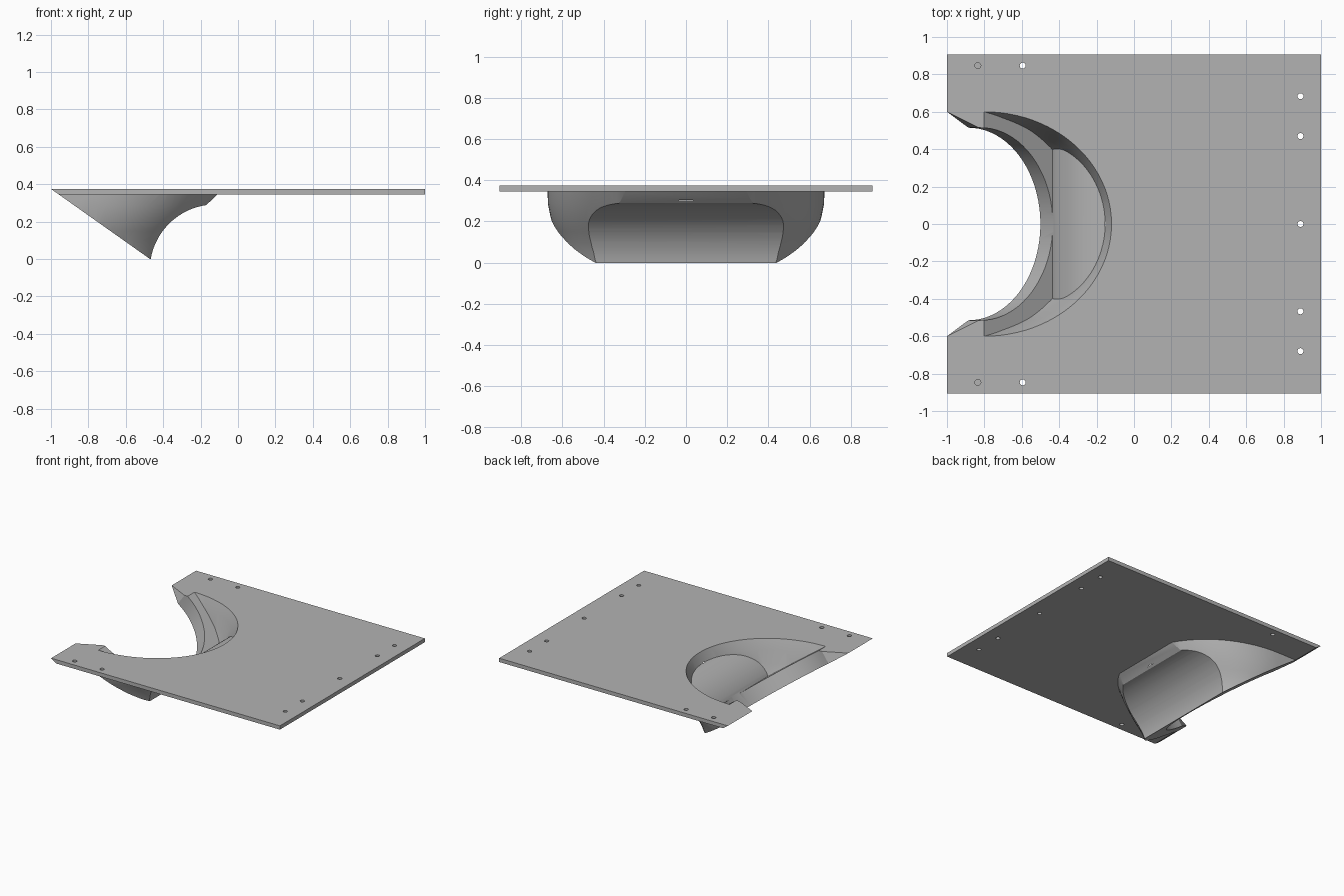
import bpy, bmesh
from math import sin, cos, pi, radians, hypot
from mathutils import Vector

if "Cube" in bpy.data.objects:
    bpy.data.objects.remove(bpy.data.objects["Cube"], do_unlink=True)

grey = bpy.data.materials.new("mid grey")
grey.use_nodes = True
GREY = (0.45, 0.45, 0.45, 1)
grey.diffuse_color = GREY
grey.node_tree.nodes["Principled BSDF"].inputs["Base Color"].default_value = GREY


def loft(name, rings):
    """Closed solid through rings of equal point count."""
    bm = bmesh.new()
    loops = [[bm.verts.new(p) for p in ring] for ring in rings]
    n = len(loops[0])
    for a, b in zip(loops, loops[1:]):
        for i in range(n):
            j = (i + 1) % n
            bm.faces.new((a[i], a[j], b[j], b[i]))
    bm.faces.new(loops[0][::-1])
    bm.faces.new(loops[-1])
    bmesh.ops.recalc_face_normals(bm, faces=bm.faces)
    mesh = bpy.data.meshes.new(name)
    bm.to_mesh(mesh)
    bm.free()
    ob = bpy.data.objects.new(name, mesh)
    mesh.materials.append(grey)
    bpy.context.collection.objects.link(ob)
    return ob


def prism(name, profile, half=1.2):
    """Side profile (x, z) extruded across the width."""
    return loft(name, [[(x, y, z) for x, z in profile] for y in (-half, half)])


def bowl(name, levels, steps=48):
    """Half-ellipse plan with straight sides, given as (z, length, half width)."""
    rings = []
    for z, rx, ry in levels:
        arc = [(-0.8 + rx * cos(t), ry * sin(t), z)
               for t in (pi * (i / steps - 0.5) for i in range(steps + 1))]
        rings.append([(-1.15, -ry, z)] + arc + [(-1.15, ry, z)])
    return loft(name, rings)


def arc(radius, start, end, steps=24):
    """Arc of the pocket's curved back, as (x, z)."""
    angles = (radians(start + (end - start) * i / steps) for i in range(steps + 1))
    return [(-0.12 + radius * cos(a), -0.06 + radius * sin(a)) for a in angles]


def combine(target, tool, operation):
    tool.hide_render = True
    mod = target.modifiers.new(operation, "BOOLEAN")
    mod.operation, mod.solver, mod.object = operation, "EXACT", tool
    bpy.context.view_layer.objects.active = target
    bpy.ops.object.modifier_apply(modifier=mod.name)
    bpy.data.objects.remove(tool, do_unlink=True)


# Pocket body: rounded bowl with a hollowed back
pocket = bowl("pocket_body", [(-0.03, 0.49, 0.57), (0, 0.5, 0.586), (0.05, 0.52, 0.6),
                              (0.1, 0.555, 0.614), (0.15, 0.595, 0.634), (0.2, 0.64, 0.653),
                              (0.285, 0.717, 0.67), (0.36, 0.78, 0.672)])
back = arc(0.352, 190, 98.2) + [(-0.11, 0.345), (0, 0.455), (0.3, 0.455),
                                (0.3, -0.2), (-0.466, -0.2)]
combine(pocket, prism("back_cutter", back), "DIFFERENCE")

# Flat plate
W = 0.905
plate = loft("plate_with_pocket", [[(-1.05, -W, z), (1, -W, z), (1, W, z), (-1.05, W, z)]
                                   for z in (0.345, 0.375)])
combine(plate, pocket, "UNION")

# Sloping front cut through plate and pocket
TOP = Vector((-1, 0, 0.375))
L = hypot(0.53, 0.375)
DOWN = Vector((0.53, 0, -0.375)) / L
INWARD = Vector((0.375, 0, 0.53)) / L


def slope(u, y, t):
    return TOP + DOWN * u + INWARD * t + Vector((0, y, 0))


ends = [slope(u, 0, 0) for u in (-0.25, 0.9)]
combine(plate, prism("slope_cutter", [(p.x, p.z) for p in ends] + [(-1.3, -0.3)]), "DIFFERENCE")

# Cavity: smaller bowl bounded by an inner slope and curved floor
cavity = bowl("cavity_cutter", [(0.05, 0.54, 0.48), (0.113, 0.578, 0.51), (0.2, 0.618, 0.545),
                                (0.3, 0.645, 0.572), (0.375, 0.68, 0.6), (0.45, 0.71, 0.63)])
inner = [slope(u, 0, 0.115) for u in (-0.1, 0.61)]
floor = arc(0.364, 148, 95.5)
combine(cavity, prism("floor_profile", [(p.x, p.z) for p in inner] + floor
                      + [(0.03, 0.48), (0.03, 0.55)]), "INTERSECT")
combine(plate, cavity, "DIFFERENCE")

# Mouth: rounded opening through the sloping wall, flared at the plate edge
STEPS = 40
half_oval = [(0.14 + 0.472 * cos(t), 0.515 * sin(t))
             for t in (pi * (i / STEPS - 0.5) for i in range(STEPS + 1))]
outline = [(-0.12, -0.673)] + half_oval + [(-0.12, 0.673)]
combine(plate, loft("mouth_cutter", [[slope(u, y, t) for u, y in outline]
                                     for t in (-0.06, 0.125)]), "DIFFERENCE")

# Screw holes: two near the front are blind
holes = [(0.89, y, 0.3) for y in (-0.68, -0.467, 0, 0.47, 0.683)]
for side in (-0.847, 0.847):
    holes += [(-0.595, side, 0.3), (-0.835, side, 0.353)]
for hx, hy, bottom in holes:
    ring = [(hx + 0.016 * cos(a), hy + 0.016 * sin(a)) for a in (pi * i / 10 for i in range(20))]
    combine(plate, loft("hole_cutter", [[(x, y, z) for x, y in ring] for z in (bottom, 0.42)]),
            "DIFFERENCE")

# Smooth curves, keep edges sharp
bpy.ops.object.select_all(action="DESELECT")
plate.select_set(True)
bpy.context.view_layer.objects.active = plate
bpy.ops.object.shade_smooth_by_angle(angle=radians(25))
